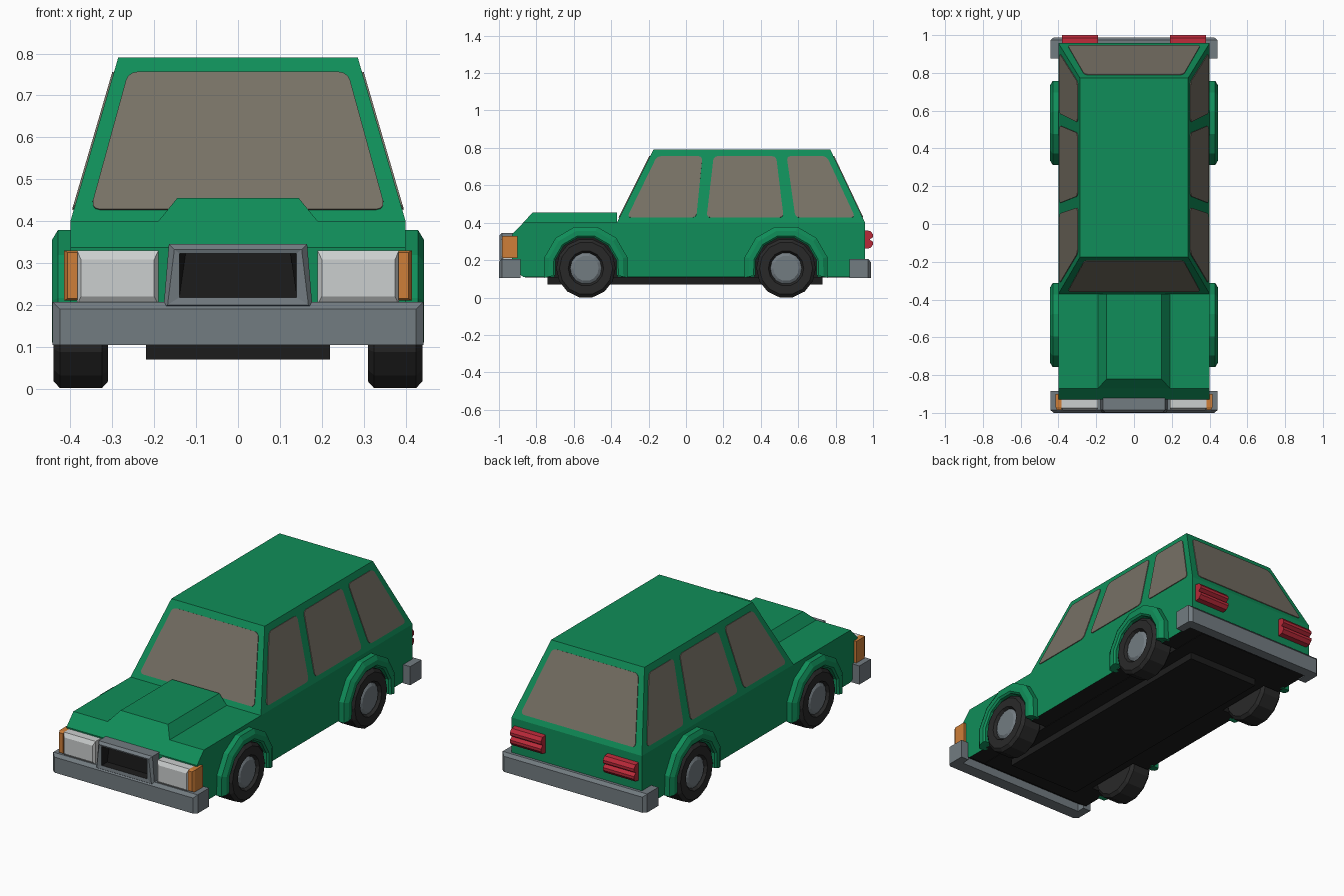
import bpy, bmesh, math
from mathutils import Vector

if "Cube" in bpy.data.objects:
    bpy.data.objects.remove(bpy.data.objects["Cube"])

def material(name, rgb):
    m = bpy.data.materials.new(name)
    m.diffuse_color = (*rgb, 1)
    m.use_nodes = True
    m.node_tree.nodes["Principled BSDF"].inputs["Base Color"].default_value = m.diffuse_color
    return m

GREEN = material("green paint", (0.005, 0.27, 0.10))
GLASS = material("brown grey glass", (0.185, 0.165, 0.13))
GREY = material("grey metal", (0.17, 0.20, 0.22))
BLACK = material("black underside", (0.012, 0.012, 0.012))
RUBBER = material("dark rubber", (0.022, 0.022, 0.022))
WHITE = material("lamp white", (0.60, 0.62, 0.62))
ORANGE = material("indicator orange", (0.62, 0.21, 0.04))
RED = material("tail lamp red", (0.48, 0.022, 0.04))

def finish(bm, name, *mats):
    bmesh.ops.remove_doubles(bm, verts=bm.verts, dist=1e-5)
    bmesh.ops.recalc_face_normals(bm, faces=bm.faces)
    me = bpy.data.meshes.new(name)
    bm.to_mesh(me)
    bm.free()
    for m in mats:
        me.materials.append(m)
    ob = bpy.data.objects.new(name, me)
    bpy.context.collection.objects.link(ob)
    return ob

def loft(name, rings, mat, closed=False):
    """Skin equal-length point rings; cap the ends unless closed."""
    bm = bmesh.new()
    vs = [[bm.verts.new(p) for p in r] for r in rings]
    n = len(vs[0])
    pairs = list(zip(vs, vs[1:])) + ([(vs[-1], vs[0])] if closed else [])
    for a, b in pairs:
        for i in range(n):
            j = (i + 1) % n
            bm.faces.new((a[i], a[j], b[j], b[i]))
    if not closed:
        bm.faces.new(vs[0])
        bm.faces.new(vs[-1])
    return finish(bm, name, mat)

def prism(name, pts, x0, x1, mat):
    return loft(name, [[(x, y, z) for y, z in pts] for x in (x0, x1)], mat)

def rect_xz(xa, xb, z0, z1, y):
    return [(xa, y, z0), (xb, y, z0), (xb, y, z1), (xa, y, z1)]

def rect_xy(hx, y0, y1, z):
    return [(-hx, y0, z), (hx, y0, z), (hx, y1, z), (-hx, y1, z)]

def box(name, x0, x1, y0, y1, z0, z1, mat):
    return loft(name, [rect_xz(x0, x1, z0, z1, y) for y in (y0, y1)], mat)

def lathe(name, section, angles, y, z, s, mat, full=True):
    """Turn a (radius, x) section round a wheel axle."""
    rings = [[(s * x, y + r * math.cos(a), z + r * math.sin(a)) for r, x in section]
             for a in angles]
    return loft(name, rings, mat, closed=full)

AXLES = {"front": -0.535, "rear": 0.535}
WZ = 0.157
ARCH = [math.radians(a) for a in (-13, 15, 45, 75, 105, 135, 165, 193)]

# Lower body: side profile with wheel arches, downward faces black
profile = [(-0.93, 0.15), (-0.87, 0.11)]
for y in AXLES.values():
    for a in reversed(ARCH):
        r = 0.172
        profile.append((y + r * math.cos(a), max(0.11, WZ + r * math.sin(a))))
    profile[-1] = (profile[-1][0], 0.11)
    profile[-len(ARCH)] = (profile[-len(ARCH)][0], 0.11)
profile += [(0.94, 0.11), (0.957, 0.14), (0.957, 0.40), (-0.87, 0.40), (-0.93, 0.337)]
body = prism("body", profile, -0.40, 0.40, GREEN)
body.data.materials.append(BLACK)
for p in body.data.polygons:
    if p.normal.z < -0.1 or (p.center.z < 0.33 and abs(p.normal.x) < 0.1 and abs(p.center.y) < 0.8):
        p.material_index = 1

# Underside
box("floor", -0.30, 0.30, -0.86, 0.92, 0.108, 0.35, BLACK)
box("chassis", -0.22, 0.22, -0.74, 0.73, 0.07, 0.12, BLACK)

# Cabin and bonnet bulge
loft("cabin", [rect_xy(0.40, -0.37, 0.957, 0.40),
               rect_xy(0.286, -0.175, 0.772, 0.79)], GREEN)
loft("bonnet_bulge", [rect_xy(0.19, -0.87, -0.37, 0.40),
                      rect_xy(0.145, -0.82, -0.37, 0.455)], GREEN)

# Windows: thin plates with rounded corners lying on the cabin planes
def window(name, pts, outward):
    bm = bmesh.new()
    f = bm.faces.new([bm.verts.new(p) for p in pts])
    bmesh.ops.bevel(bm, geom=list(bm.verts), offset=0.022, segments=3,
                    profile=0.5, affect='VERTICES')
    out = Vector(outward).normalized()
    ext = bmesh.ops.extrude_face_region(bm, geom=list(bm.faces))
    top = [v for v in ext["geom"] if isinstance(v, bmesh.types.BMVert)]
    bmesh.ops.translate(bm, verts=top, vec=out * 0.004)
    return finish(bm, name, GLASS)

Z0, Z1 = 0.427, 0.755
def front_y(z): return -0.37 + (z - 0.40) * 0.5
def rear_y(z): return 0.957 - (z - 0.40) * 0.185 / 0.39
def side_x(z): return 0.40 - (z - 0.40) * 0.114 / 0.39

for name, fy, out in (("windscreen", front_y, (0, -1, 0.5)),
                      ("rear_window", rear_y, (0, 1, 0.47))):
    window(name, [(-0.352, fy(Z0), Z0), (0.352, fy(Z0), Z0),
                  (0.262, fy(Z1), Z1), (-0.262, fy(Z1), Z1)], out)

# bottom start, bottom end, top end, top start along y
SIDE = {"front": (-0.315, 0.055, 0.088, -0.155),
        "middle": (0.11, 0.522, 0.482, 0.148),
        "rear": (0.585, 0.905, 0.752, 0.538)}

for s, side in ((1, "right"), (-1, "left")):
    for k, (a, b, c, d) in SIDE.items():
        x0, x1 = s * side_x(Z0), s * side_x(Z1)
        window(f"{side}_{k}_window", [(x0, a, Z0), (x0, b, Z0), (x1, c, Z1), (x1, d, Z1)],
               (s, 0, 0.29))

    # Wheels and arch flares
    for k, y in AXLES.items():
        turn = [2 * math.pi * (i + 0.5) / 14 - math.pi / 2 for i in range(14)]
        lathe(f"{side}_{k}_tyre", [(0, 0.31), (0.142, 0.31), (0.159, 0.325), (0.159, 0.425),
              (0.142, 0.44), (0.095, 0.44), (0.083, 0.42), (0, 0.42)], turn, y, WZ - 0.001, s, RUBBER)
        lathe(f"{side}_{k}_hub", [(0, 0.41), (0.084, 0.41), (0.084, 0.426), (0.068, 0.436),
              (0, 0.436)], turn, y, WZ - 0.001, s, GREY)
        lathe(f"{side}_{k}_arch", [(0.168, 0.37), (0.168, 0.435), (0.178, 0.444), (0.205, 0.444),
              (0.229, 0.43), (0.229, 0.39)], ARCH, y, WZ, s, GREEN, full=False)

    # Headlamp, corner indicator, tail lamp
    loft(f"{side}_headlamp", [rect_xz(s * 0.19, s * 0.384, 0.20, 0.33, -0.90),
                              rect_xz(s * 0.19, s * 0.384, 0.20, 0.33, -0.975),
                              rect_xz(s * 0.20, s * 0.375, 0.22, 0.308, -0.988)], WHITE)
    loft(f"{side}_indicator", [rect_xz(s * 0.383, s * 0.415, 0.21, 0.33, -0.90),
                               rect_xz(s * 0.383, s * 0.415, 0.21, 0.33, -0.97),
                               rect_xz(s * 0.383, s * 0.407, 0.215, 0.325, -0.985)], ORANGE)
    prism(f"{side}_tail_lamp", [(0.95, 0.26), (0.985, 0.264), (1.0, 0.282), (1.0, 0.297),
          (0.982, 0.31), (1.0, 0.323), (1.0, 0.338), (0.985, 0.356), (0.95, 0.36)],
          s * 0.19, s * 0.38, RED)

# Bumpers: chamfered bar with ends wrapping round the body
for name, d, tip, back in (("front", -1, 1.0, 0.885), ("rear", 1, 0.988, 0.875)):
    loft(f"{name}_bumper", [rect_xz(-0.443, 0.443, 0.104, 0.207, d * y) for y in (0.93, tip - 0.015)]
         + [rect_xz(-0.425, 0.425, 0.104, 0.19, d * tip)], GREY)
    for s, side in ((1, "right"), (-1, "left")):
        box(f"{name}_bumper_{side}_end", s * 0.395, s * 0.443, d * back, d * 0.93, 0.104, 0.207, GREY)

# Grille: chamfered surround with a recessed black opening
def trap(b, t, z0, z1, y):
    return [(-b, y, z0), (b, y, z0), (t, y, z1), (-t, y, z1)]
grille = loft("grille", [trap(0.178, 0.165, 0.19, 0.345, -0.92), trap(0.178, 0.165, 0.19, 0.345, -0.985),
                         trap(0.168, 0.152, 0.20, 0.332, -0.998), trap(0.14, 0.14, 0.218, 0.323, -0.995),
                         trap(0.14, 0.125, 0.218, 0.323, -0.945)], GREY)
grille.data.materials.append(BLACK)
for p in grille.data.polygons:
    if all(abs(grille.data.vertices[v].co.x) < 0.141 for v in p.vertices):
        p.material_index = 1
